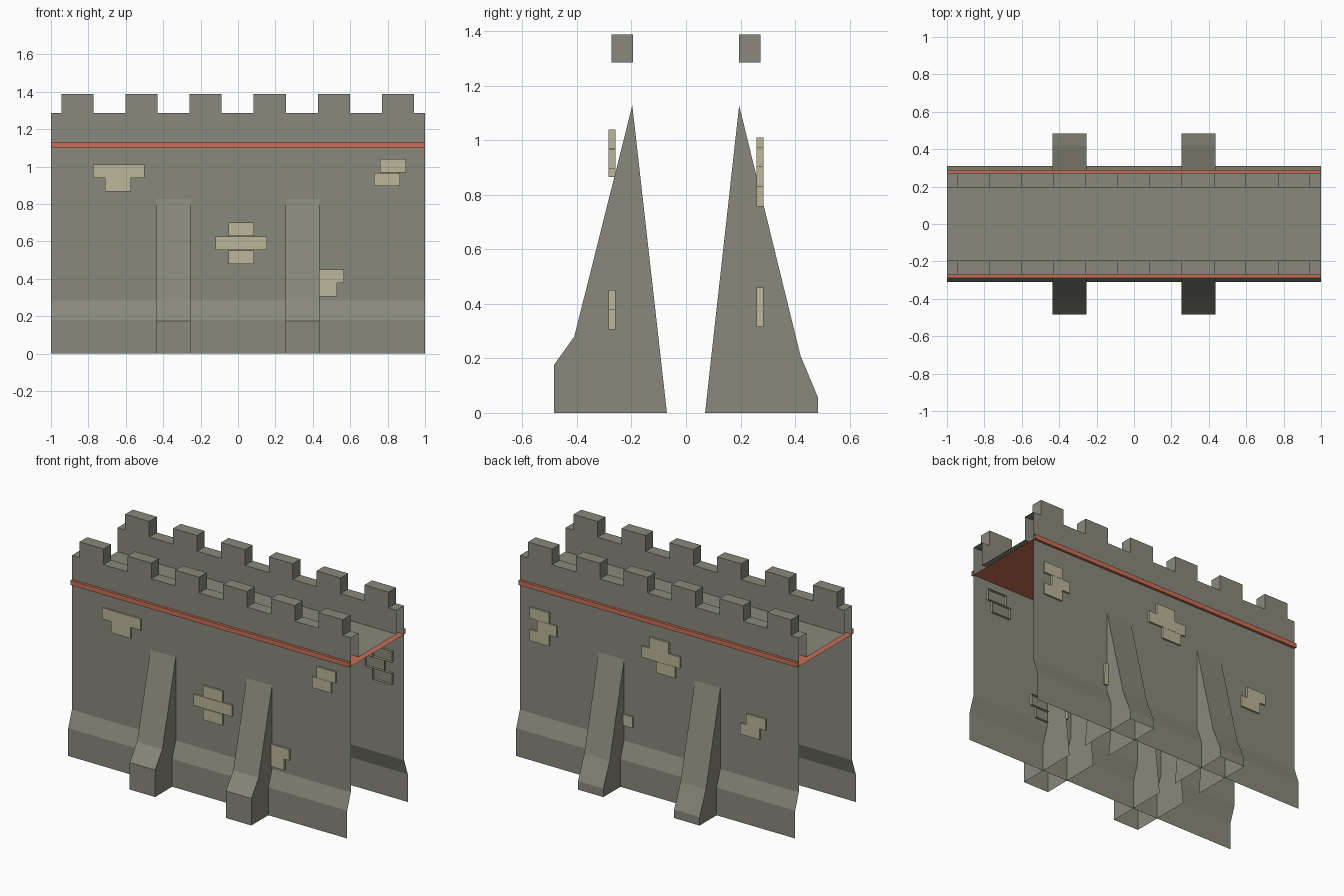
import bpy

if "Cube" in bpy.data.objects:
    bpy.data.objects.remove(bpy.data.objects["Cube"])

def mat(name, rgb):
    m = bpy.data.materials.new(name)
    m.diffuse_color = (*rgb, 1)
    m.use_nodes = True
    m.node_tree.nodes["Principled BSDF"].inputs["Base Color"].default_value = m.diffuse_color
    return m

STONE = mat("grey stone", (0.25, 0.25, 0.20))
BRICK = mat("tan brick", (0.50, 0.465, 0.32))
TRIM = mat("terracotta trim", (0.58, 0.155, 0.093))

def build(name, polys, material):
    """Make a mesh object from a list of polygons (each a list of points)."""
    verts, faces = [], []
    for p in polys:
        faces.append(range(len(verts), len(verts) + len(p)))
        verts += p
    me = bpy.data.meshes.new(name)
    me.from_pydata(verts, [], [list(f) for f in faces])
    me.materials.append(material)
    ob = bpy.data.objects.new(name, me)
    bpy.context.collection.objects.link(ob)
    return ob

def sweep(profile, x0, x1, s):
    """Sheet from a (y, z) profile swept along x; s flips it front/back."""
    out = []
    for (ya, za), (yb, zb) in zip(profile, profile[1:]):
        q = [(x0, s * ya, za), (x0, s * yb, zb), (x1, s * yb, zb), (x1, s * ya, za)]
        out.append(q if s > 0 else q[::-1])
    return out

WALL, INNER, RIM = 0.273, 0.195, 0.289
FLOOR, LOW, HIGH = 1.131, 1.286, 1.388

# merlon break points along x
xs = [-1.0]
for i in range(6):
    a = -0.945 + i * 0.343
    xs += [a, a + 0.172]
xs.append(1.0)

# buttress profiles (y outwards, z), from outer foot to top
BUTTRESS = {
    "front": [(0.485, 0), (0.485, 0.175), (0.41, 0.28), (0.197, 1.128), (0.07, 0)],
    "back": [(0.485, 0), (0.485, 0.055), (0.42, 0.21), (0.195, 1.128), (0.07, 0)],
}
# bricks: left x, top z, number of bricks in the row
BRICKS = {
    "front": [(-0.775, 1.01, 2), (-0.71, 0.938, 1),
              (-0.052, 0.70, 1), (-0.12, 0.626, 2), (-0.052, 0.55, 1),
              (0.76, 1.04, 1), (0.728, 0.967, 1),
              (0.29, 0.45, 2), (0.392, 0.378, 1)],
    "back": [(0.785, 0.975, 1), (0.73, 0.902, 1), (0.785, 0.83, 1),
             (-0.075, 1.01, 1), (-0.155, 0.938, 2), (-0.12, 0.865, 1),
             (-0.768, 0.70, 1), (-0.725, 0.628, 1),
             (0.185, 0.46, 2), (0.325, 0.388, 1)],
}
BW, BH = 0.138, 0.072

for side, s in (("front", -1), ("back", 1)):
    # wall sheet with flared foot
    build(side + "_wall", sweep([(0.31, 0), (0.31, 0.18), (WALL, 0.285), (WALL, FLOOR)], -1, 1, s), STONE)

    # crenellated parapet, open at the wall ends
    polys = []
    for i, (a, b) in enumerate(zip(xs, xs[1:])):
        top = HIGH if i % 2 else LOW
        polys += sweep([(WALL, FLOOR), (WALL, top), (INNER, top), (INNER, FLOOR)], a, b, s)
        if i:
            q = [(a, s * WALL, LOW), (a, s * WALL, HIGH), (a, s * INNER, HIGH), (a, s * INNER, LOW)]
            polys.append(q if (i % 2) == (s > 0) else q[::-1])
    build(side + "_parapet", polys, STONE)

    # buttresses, open underneath and on the hidden inner side
    prof = BUTTRESS[side]
    for n, x0 in enumerate((-0.437, 0.253)):
        x1 = x0 + 0.182
        polys = sweep(prof[:4], x0, x1, s)
        for x, flip in ((x0, s > 0), (x1, s < 0)):
            q = [(x, s * y, z) for y, z in prof]
            polys.append(q[::-1] if flip else q)
        build(f"{side}_buttress_{n + 1}", polys, STONE)

    # exposed bricks, open at the back
    polys = []
    for x, z, count in BRICKS[side]:
        for k in range(count):
            a, b, lo = x + k * BW, x + (k + 1) * BW, z - BH
            polys += sweep([(0.258, lo), (0.284, lo), (0.284, z), (0.258, z)], a, b, s)
            for e, flip in ((a, s > 0), (b, s < 0)):
                q = [(e, s * 0.258, lo), (e, s * 0.284, lo), (e, s * 0.284, z), (e, s * 0.258, z)]
                polys.append(q[::-1] if flip else q)
    build(side + "_bricks", polys, BRICK)

    # terracotta trim along the wall top
    build(side + "_trim", sweep([(RIM, 1.10), (RIM, 1.13), (WALL, 1.13)], -1, 1, s), TRIM)

# walkway floor and terracotta underside
build("walkway", [[(-1, -INNER, FLOOR), (1, -INNER, FLOOR), (1, INNER, FLOOR), (-1, INNER, FLOOR)]], STONE)
build("walkway_underside", [[(-1, RIM, 1.10), (1, RIM, 1.10), (1, -RIM, 1.10), (-1, -RIM, 1.10)]], TRIM)
